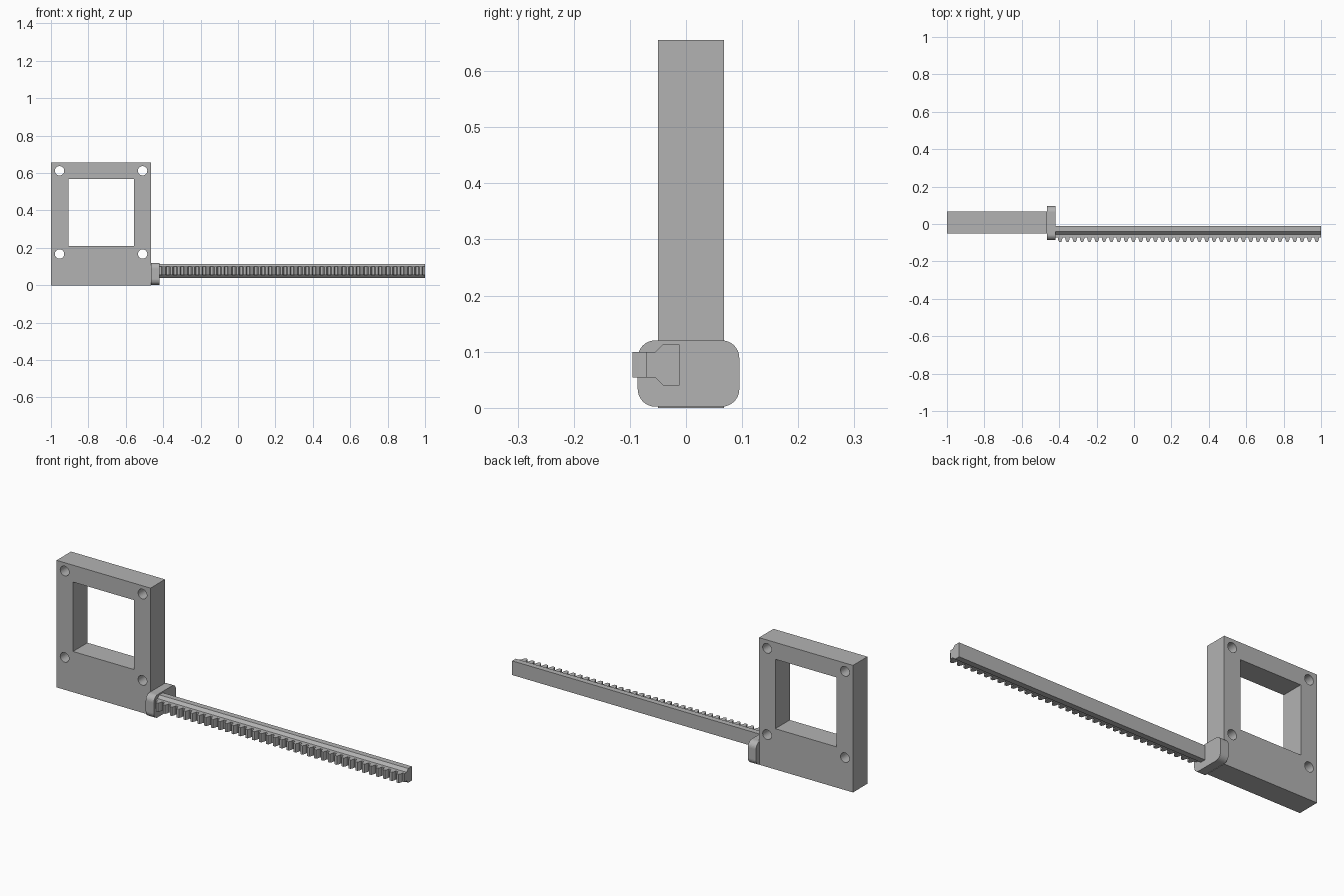
import bpy, bmesh, math
from mathutils import Vector

cube = bpy.data.objects.get("Cube")
if cube:
    bpy.data.objects.remove(cube, do_unlink=True)

# Single plain grey
grey = bpy.data.materials.new("plain grey")
grey.use_nodes = True
colour = (0.45, 0.45, 0.45, 1)
grey.diffuse_color = colour
grey.node_tree.nodes["Principled BSDF"].inputs["Base Color"].default_value = colour


def prism(bm, points, sweep):
    """Extrude a closed outline along the sweep vector."""
    face = bm.faces.new([bm.verts.new(p) for p in points])
    result = bmesh.ops.extrude_face_region(bm, geom=[face], use_keep_orig=True)
    verts = [v for v in result["geom"] if isinstance(v, bmesh.types.BMVert)]
    bmesh.ops.translate(bm, verts=verts, vec=Vector(sweep))


def finish(bm, name):
    bmesh.ops.recalc_face_normals(bm, faces=bm.faces)
    mesh = bpy.data.meshes.new(name)
    bm.to_mesh(mesh)
    bm.free()
    mesh.materials.append(grey)
    obj = bpy.data.objects.new(name, mesh)
    bpy.context.collection.objects.link(obj)
    return obj


def rectangle(x0, x1, z0, z1, y):
    return [(x0, y, z0), (x1, y, z0), (x1, y, z1), (x0, y, z1)]


# Mounting frame
bm = bmesh.new()
prism(bm, rectangle(-1, -0.464, 0, 0.655, -0.05), (0, 0.118, 0))
frame = finish(bm, "mounting_frame")

# Cutter for the square window and four screw holes
bm = bmesh.new()
prism(bm, rectangle(-0.906, -0.557, 0.21, 0.568, -0.2), (0, 0.4, 0))
for cx in (-0.954, -0.51):
    for cz in (0.167, 0.612):
        ring = [(cx + 0.025 * math.cos(a), -0.2, cz + 0.025 * math.sin(a))
                for a in (math.tau * i / 32 for i in range(32))]
        prism(bm, ring, (0, 0.4, 0))
cutter = finish(bm, "frame_cutter")
cutter.hide_render = True
cutter.hide_set(True)
cutter.display_type = 'WIRE'
cut = frame.modifiers.new("openings", 'BOOLEAN')
cut.operation = 'DIFFERENCE'
cut.solver = 'EXACT'
cut.object = cutter

# Rounded collar joining frame and rail
bm = bmesh.new()
radius, steps, outline = 0.031, 8, []
corners = ((0.095, 0.12, 1, 1), (-0.086, 0.12, -1, 1),
           (-0.086, 0.002, -1, -1), (0.095, 0.002, 1, -1))
for quarter, (y, z, sy, sz) in enumerate(corners):
    for i in range(steps + 1):
        a = math.pi / 2 * (quarter + i / steps)
        outline.append((-0.466, y - sy * radius + radius * math.cos(a),
                        z - sz * radius + radius * math.sin(a)))
prism(bm, outline, (0.046, 0, 0))
finish(bm, "collar")

# Rack rail with chamfered front shoulders
bm = bmesh.new()
half = [(-0.012, 0.0365), (-0.041, 0.0365), (-0.055, 0.0225), (-0.071, 0.0225)]
profile = half + [(y, -z) for y, z in reversed(half)]
prism(bm, [(-0.425, y, 0.0765 + z) for y, z in profile], (1.425, 0, 0))
finish(bm, "rack_rail")

# Row of tapered gear teeth
bm = bmesh.new()
count, start, pitch = 36, -0.395, 0.0392
for i in range(count):
    x = start + i * pitch
    tooth = [(-0.013, -0.07), (-0.011, -0.083), (-0.006, -0.095),
             (0.006, -0.095), (0.011, -0.083), (0.013, -0.07)]
    prism(bm, [(x + dx, y, 0.054) for dx, y in tooth], (0, 0, 0.045))
finish(bm, "rack_teeth")
